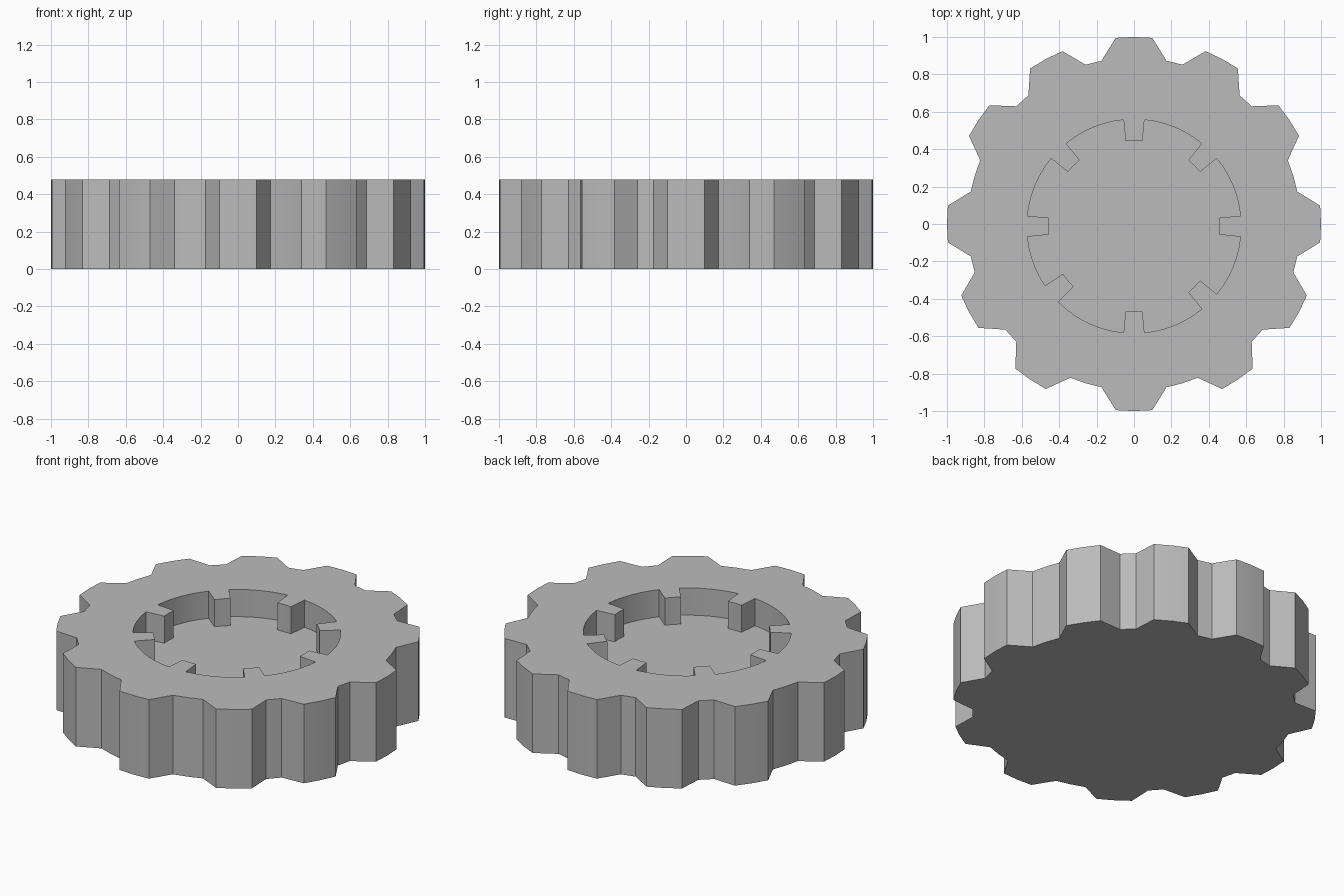
import bpy
import bmesh
from math import cos, sin, radians

HEIGHT = 0.48
FLOOR = 0.315          # recess floor level
STEP = 5.625           # one segment of a 64-sided circle, in degrees
TIP, ROOT = 1.0, 0.89  # tooth tip and valley radius
HOLE, KEY = 0.572, 0.457  # recess radius and key inner radius

cube = bpy.data.objects.get("Cube")
if cube:
    bpy.data.objects.remove(cube, do_unlink=True)

grey = bpy.data.materials.new("mid_grey")
grey.use_nodes = True
colour = (0.5, 0.5, 0.5, 1)
grey.diffuse_color = colour
grey.node_tree.nodes["Principled BSDF"].inputs["Base Color"].default_value = colour


def polar(radius, angle, cy=0.0):
    a = radians(angle)
    return (radius * cos(a), radius * sin(a) + cy)


def prism(name, outline, bottom, top):
    """Extrude a closed outline between two heights."""
    bm = bmesh.new()
    face = bm.faces.new([bm.verts.new((x, y, bottom)) for x, y in outline])
    extruded = bmesh.ops.extrude_face_region(bm, geom=[face])["geom"]
    verts = [v for v in extruded if isinstance(v, bmesh.types.BMVert)]
    bmesh.ops.translate(bm, verts=verts, vec=(0, 0, top - bottom))
    bmesh.ops.recalc_face_normals(bm, faces=bm.faces)
    mesh = bpy.data.meshes.new(name)
    bm.to_mesh(mesh)
    bm.free()
    obj = bpy.data.objects.new(name, mesh)
    bpy.context.collection.objects.link(obj)
    mesh.materials.append(grey)
    return obj


# Toothed outline: right-hand teeth are mirrored to the left, spacing is uneven
right_teeth = [-11 * STEP + STEP, -5 * STEP, 0, 6 * STEP, 11 * STEP]
teeth = sorted(right_teeth + [180 - a for a in right_teeth] + [-90, 90])
outline = []
for i, centre in enumerate(teeth):
    outline.append(polar(ROOT, centre - 2 * STEP))
    outline += [polar(TIP, centre + k * STEP) for k in (-1, 0, 1)]
    outline.append(polar(ROOT, centre + 2 * STEP))
    following = teeth[i + 1] if i + 1 < len(teeth) else teeth[0] + 360
    if following - centre > 5.5 * STEP:   # wide valleys have a middle point
        outline.append(polar(ROOT, (centre + following) / 2))
gear = prism("gear_body", outline, 0, HEIGHT)

# Round recess with eight inward keys, one of them a segment off
keys = [0, 45, 90, 135, 180, 225 - STEP, 270, 315]
recess = []
for i, centre in enumerate(keys):
    recess += [polar(KEY, centre + k * STEP, -0.012) for k in (-1, 0, 1)]
    following = keys[i + 1] if i + 1 < len(keys) else 360
    angle = centre + STEP
    while angle < following - STEP / 2:
        recess.append(polar(HOLE, angle, -0.012))
        angle += STEP
cutter = prism("recess_cutter", recess, FLOOR, HEIGHT + 0.1)
cutter.hide_render = True

cut = gear.modifiers.new("recess", "BOOLEAN")
cut.operation = "DIFFERENCE"
cut.solver = "EXACT"
cut.object = cutter

bpy.ops.object.select_all(action="DESELECT")
gear.select_set(True)
bpy.context.view_layer.objects.active = gear
bpy.ops.object.modifier_apply(modifier=cut.name)
bpy.data.objects.remove(cutter, do_unlink=True)
bpy.ops.object.shade_smooth_by_angle(angle=radians(20))
